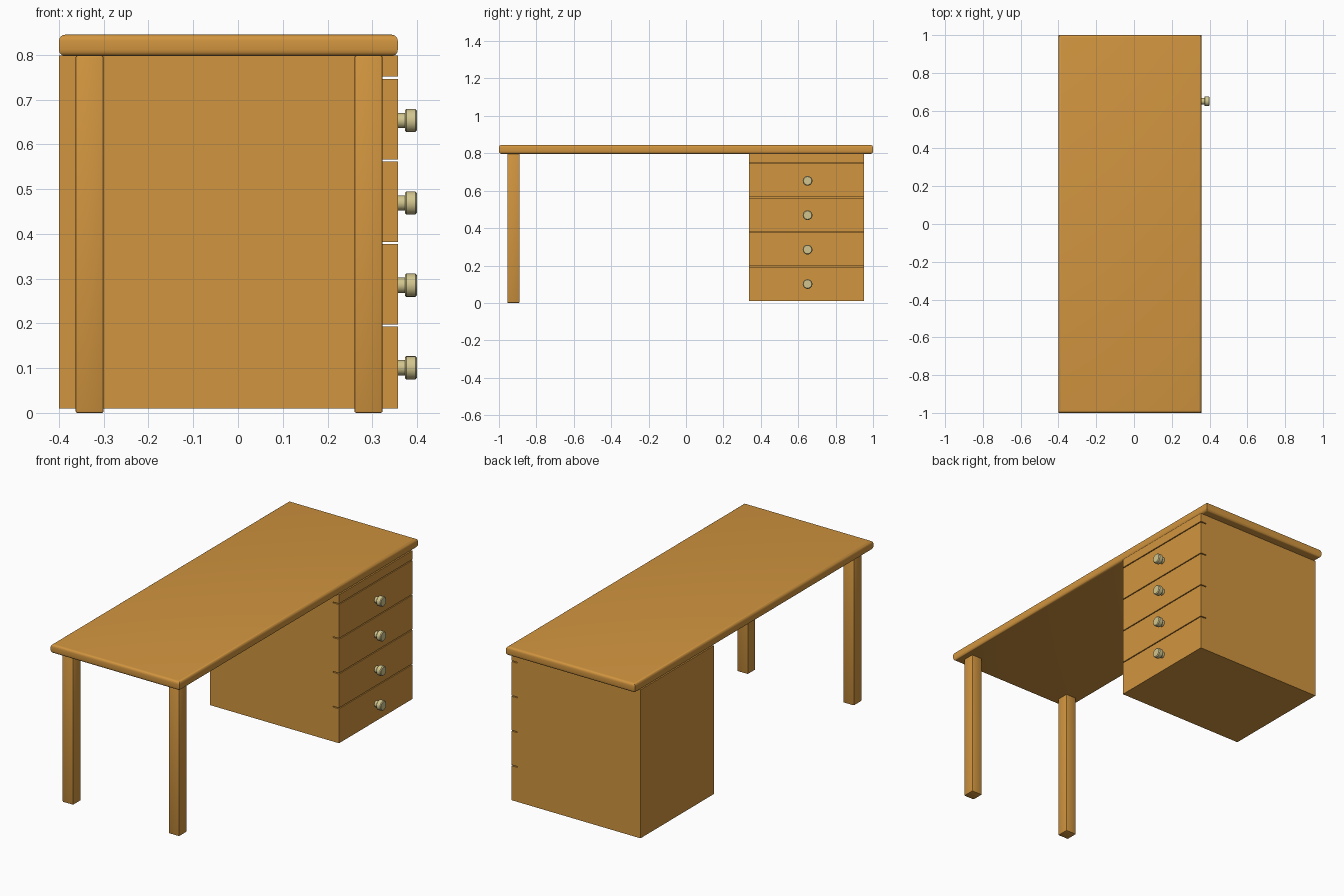
import bpy, bmesh, math
from mathutils import Matrix, Vector

if "Cube" in bpy.data.objects:
    bpy.data.objects.remove(bpy.data.objects["Cube"])


def material(name, rgb):
    m = bpy.data.materials.new(name)
    m.diffuse_color = (*rgb, 1)
    m.use_nodes = True
    m.node_tree.nodes["Principled BSDF"].inputs["Base Color"].default_value = m.diffuse_color
    return m


WOOD = material("warm wood", (0.64, 0.30, 0.05))
BRASS = material("pale brass", (0.64, 0.56, 0.27))


def finish(bm, name, mat):
    mesh = bpy.data.meshes.new(name)
    bm.to_mesh(mesh)
    bm.free()
    ob = bpy.data.objects.new(name, mesh)
    mesh.materials.append(mat)
    bpy.context.collection.objects.link(ob)
    bpy.ops.object.select_all(action='DESELECT')
    ob.select_set(True)
    bpy.context.view_layer.objects.active = ob
    bpy.ops.object.shade_smooth_by_angle(angle=math.radians(35))
    return ob


def box(name, lo, hi, bevel=0, segments=3, keep_vertical=False):
    """Box between two corners, optionally with rounded edges."""
    lo, hi = Vector(lo), Vector(hi)
    bm = bmesh.new()
    bmesh.ops.create_cube(bm, size=1)
    size = hi - lo
    bmesh.ops.scale(bm, vec=size, verts=bm.verts)
    bmesh.ops.translate(bm, vec=(lo + hi) / 2, verts=bm.verts)
    if bevel:
        edges = [e for e in bm.edges if not keep_vertical
                 or abs(e.verts[0].co.z - e.verts[1].co.z) < 1e-5]
        bmesh.ops.bevel(bm, geom=edges, offset=bevel, segments=segments,
                        profile=0.5, affect='EDGES')
    return finish(bm, name, WOOD)


def knob(name, x, y, z):
    """Stem and rounded head, turned around the x axis."""
    profile = [(0, 0), (0, 0.017), (0.016, 0.017), (0.016, 0.023),
               (0.019, 0.026), (0.039, 0.026), (0.043, 0.022), (0.043, 0)]
    bm = bmesh.new()
    vs = [bm.verts.new((px, 0, r)) for px, r in profile]
    es = [bm.edges.new(p) for p in zip(vs, vs[1:])]
    bmesh.ops.spin(bm, geom=vs + es, cent=(0, 0, 0), axis=(1, 0, 0),
                   angle=math.tau, steps=20, use_merge=True)
    bmesh.ops.remove_doubles(bm, verts=bm.verts, dist=1e-5)
    bmesh.ops.recalc_face_normals(bm, faces=bm.faces)
    bmesh.ops.transform(bm, matrix=Matrix.Translation((x, y, z)), verts=bm.verts)
    return finish(bm, name, BRASS)


BACK, FRONT, INNER = -0.40, 0.357, 0.322

# Desk top with rounded rim
box("desk_top", (BACK, -1, 0.797), (FRONT, 1, 0.845), 0.014, 4, True)

# Two legs at the open end
for name, x in (("back_leg", -0.363), ("front_leg", 0.26)):
    box(name, (x, -0.955, 0), (x + 0.063, -0.89, 0.798), 0.004, 2)

# Drawer cabinet body
box("cabinet", (BACK, 0.338, 0.01), (INNER, 0.953, 0.798))

# Top rail and four drawer fronts, separated by narrow gaps
box("cabinet_rail", (INNER, 0.338, 0.751), (FRONT, 0.953, 0.798))
for i in range(4):
    z = 0.01 + 0.1845 * i
    bottom = z if i == 0 else z + 0.003
    box(f"drawer_front_{i + 1}", (INNER, 0.338, bottom), (FRONT, 0.953, z + 0.1825))
    knob(f"drawer_knob_{i + 1}", FRONT, 0.65, 0.101 + 0.184 * i)
